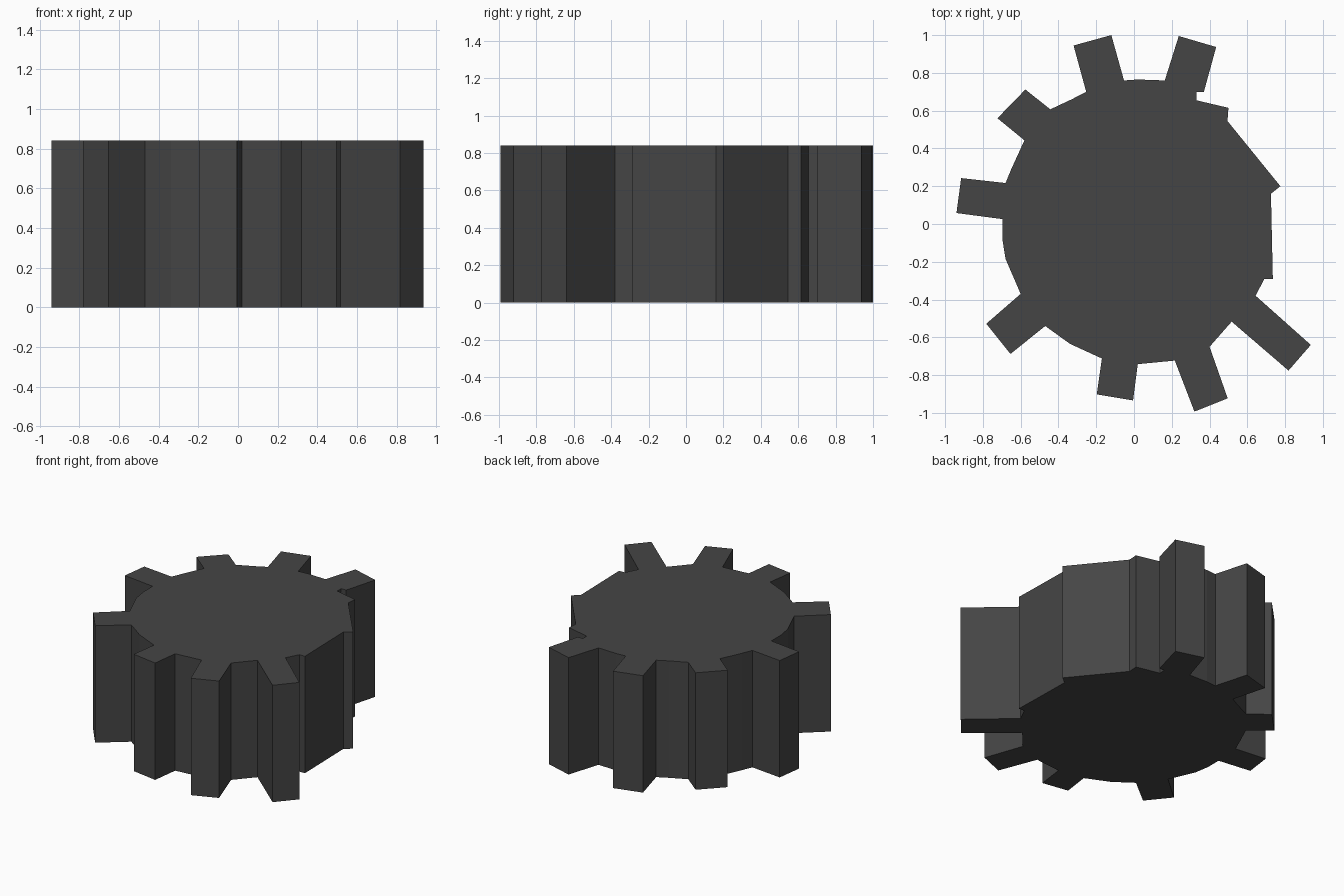
import bpy
import bmesh

HEIGHT = 0.84

# Gear outline, counter-clockwise: short runs of hub rim, each followed by a tooth
rim_and_teeth = [
    # right flank, missing-tooth flat and stub
    [(0.69, -0.29), (0.735, -0.29), (0.725, 0.16), (0.775, 0.20),
     (0.495, 0.545), (0.50, 0.615), (0.33, 0.655), (0.33, 0.70)],
    # upper right tooth
    [(0.37, 0.70), (0.435, 0.937), (0.237, 0.995), (0.163, 0.76)],
    [(0.02, 0.765)],
    # upper left tooth
    [(-0.053, 0.76), (-0.12, 1.0), (-0.32, 0.945), (-0.253, 0.70)],
    [(-0.33, 0.66)],
    # left upper tooth
    [(-0.443, 0.607), (-0.575, 0.712), (-0.723, 0.56), (-0.58, 0.443)],
    [(-0.65, 0.29)],
    # left tooth
    [(-0.68, 0.217), (-0.915, 0.243), (-0.94, 0.058), (-0.697, 0.026)],
    [(-0.697, -0.08), (-0.68, -0.185)],
    # left lower tooth
    [(-0.60, -0.37), (-0.782, -0.528), (-0.654, -0.688), (-0.47, -0.54)],
    [(-0.338, -0.635)],
    # bottom tooth
    [(-0.17, -0.712), (-0.197, -0.902), (-0.005, -0.934), (0.02, -0.742)],
    # lower right tooth
    [(0.216, -0.723), (0.32, -0.993), (0.496, -0.923), (0.40, -0.65)],
    # long right tooth
    [(0.517, -0.517), (0.818, -0.776), (0.936, -0.64), (0.644, -0.38)],
]
outline = [p for run in rim_and_teeth for p in run]

# Extrude the outline into a solid gear
bm = bmesh.new()
base = bm.faces.new([bm.verts.new((x, y, 0)) for x, y in outline])
top = bmesh.ops.extrude_face_region(bm, geom=[base], use_keep_orig=True)
bmesh.ops.translate(bm, vec=(0, 0, HEIGHT),
                    verts=[v for v in top["geom"] if isinstance(v, bmesh.types.BMVert)])
bmesh.ops.recalc_face_normals(bm, faces=bm.faces)
bmesh.ops.triangulate(bm, faces=[f for f in bm.faces if len(f.verts) > 4])
mesh = bpy.data.meshes.new("gear_wheel")
bm.to_mesh(mesh)
bm.free()
gear = bpy.data.objects.new("gear_wheel", mesh)
bpy.context.collection.objects.link(gear)

# Dark iron colour
iron = bpy.data.materials.new("dark_iron")
iron.diffuse_color = (0.06, 0.06, 0.06, 1)
mesh.materials.append(iron)
